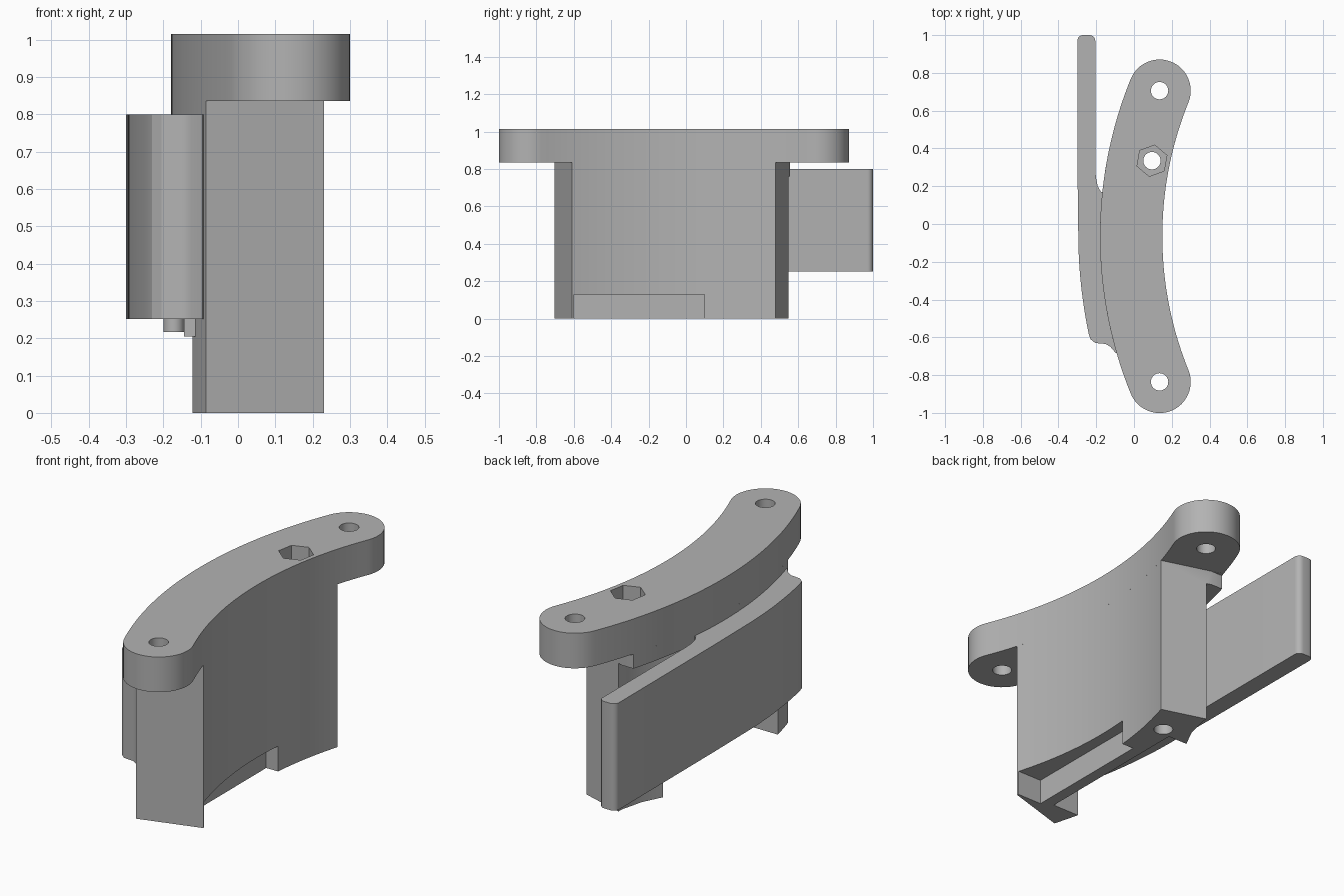
import bpy, bmesh, math

cube = bpy.data.objects.get("Cube")
if cube:
    bpy.data.objects.remove(cube, do_unlink=True)

grey = bpy.data.materials.new("plain grey")
grey.use_nodes = True
COLOR = (0.45, 0.45, 0.45, 1)
grey.diffuse_color = COLOR
grey.node_tree.nodes["Principled BSDF"].inputs["Base Color"].default_value = COLOR

CX, CY = 2.035, -0.065          # centre of the curved bracket
R_IN, R_MID, R_OUT = 1.885, 2.05, 2.215
TOP, SHELF = 1.015, 0.835


def prism(name, outline, z0, z1):
    """Extrude a flat outline between two heights."""
    bm = bmesh.new()
    face = bm.faces.new([bm.verts.new((x, y, z0)) for x, y in outline])
    ext = bmesh.ops.extrude_face_region(bm, geom=[face])
    for v in ext["geom"]:
        if isinstance(v, bmesh.types.BMVert):
            v.co.z = z1
    bmesh.ops.recalc_face_normals(bm, faces=bm.faces)
    me = bpy.data.meshes.new(name)
    bm.to_mesh(me)
    bm.free()
    me.materials.append(grey)
    ob = bpy.data.objects.new(name, me)
    bpy.context.collection.objects.link(ob)
    return ob


def on_arc(r, a):
    return (CX - r * math.cos(a), CY + r * math.sin(a))


def arc(r, a0, a1, n=40):
    return [on_arc(r, a0 + (a1 - a0) * i / n) for i in range(n + 1)]


def circle(x, y, r, n=32, start=0.0, sweep=math.tau):
    return [(x + r * math.cos(start + sweep * i / n),
             y + r * math.sin(start + sweep * i / n)) for i in range(n)]


def box(x0, x1, y0, y1):
    return [(x0, y0), (x1, y0), (x1, y1), (x0, y1)]


def select(ob):
    bpy.ops.object.select_all(action="DESELECT")
    ob.select_set(True)
    bpy.context.view_layer.objects.active = ob


def cut(ob, outline, z0, z1):
    """Remove a prism from an object."""
    tool = prism("cutter", outline, z0, z1)
    tool.hide_render = True
    mod = ob.modifiers.new("cut", "BOOLEAN")
    mod.operation, mod.solver, mod.object = "DIFFERENCE", "EXACT", tool
    select(ob)
    bpy.ops.object.modifier_apply(modifier=mod.name)
    bpy.data.objects.remove(tool, do_unlink=True)


def finish(ob):
    select(ob)
    bpy.ops.object.shade_smooth_by_angle(angle=math.radians(30))


# Curved top flange with rounded ends
A = 0.3855
half = (R_OUT - R_IN) / 2
ends = [on_arc(R_MID, A), on_arc(R_MID, -A)]
outline = arc(R_OUT, -A, A)
outline += circle(*ends[0], half, 24, math.pi - A, -math.pi)[1:]
outline += arc(R_IN, A, -A)
outline += circle(*ends[1], half, 24, A, -math.pi)[1:]
flange = prism("top_flange", outline, SHELF, TOP)
for x, y in ends:
    cut(flange, circle(x, y, 0.046), 0.7, 1.2)

# Curved body wall under the flange
B = 0.2925
body = prism("body_wall", arc(R_OUT, -B, B) + arc(R_IN, B, -B), 0, SHELF)
# clearance behind the free end of the arm, leaving a ledge on top
cut(body, [(-0.4, 0.16), (-0.19, 0.16), (-0.1, 0.26), (-0.03, 0.4),
           (0.0, 0.52), (0.0, 0.7), (-0.4, 0.7)], -0.1, 0.76)
cut(body, box(-0.4, 0.4, 0.556, 0.8), -0.1, 0.834)
# straight notch low on the inner side
cut(body, box(0.09, 0.5, -0.6, 0.1), -0.1, 0.13)
# recess low on the outer side, leaving a foot at the front
cut(body, box(-0.5, 0.03, -0.57, 0.3), -0.1, 0.25)

# Bolt hole with a hexagonal nut pocket
NUT = (0.095, 0.335)
for part in (flange, body):
    cut(part, circle(*NUT, 0.046), -0.2, 1.2)
cut(flange, circle(*NUT, 0.084, 6, math.radians(80)), 0.9, 1.2)

# Flat arm along the outer side, joined to the body at the front
arm_outline = [(-0.205, 0.3), (-0.205, 0.97)]
arm_outline += circle(-0.235, 0.97, 0.03, 6, 0, math.pi / 2)[1:]
arm_outline += [(-0.235, 1.0), (-0.27, 1.0)]
arm_outline += circle(-0.27, 0.97, 0.03, 6, math.pi / 2, math.pi / 2)[1:]
arm_outline += [(-0.3, 0.97), (-0.298, 0.2)]
arm_outline += [(-0.295 + 0.055 * t * t, -0.05 - 0.53 * t)
                for t in [i / 12 for i in range(13)]]
arm_outline += [(-0.23, -0.61), (-0.205, -0.63), (-0.15, -0.635), (-0.125, -0.65),
                (-0.095, -0.685), (-0.05, -0.6), (-0.1, -0.3), (-0.13, 0.0),
                (-0.15, 0.165), (-0.175, 0.17), (-0.192, 0.2), (-0.202, 0.25)]
arm = prism("side_arm", arm_outline, 0.252, 0.8)

# Small stops under the arm
stops = [prism("arm_stop", circle(-0.172, -0.54, 0.028, 20), 0.217, 0.26),
         prism("foot_stop", box(-0.145, -0.06, -0.6, -0.54), 0.205, 0.26)]

for part in [flange, body, arm] + stops:
    finish(part)
